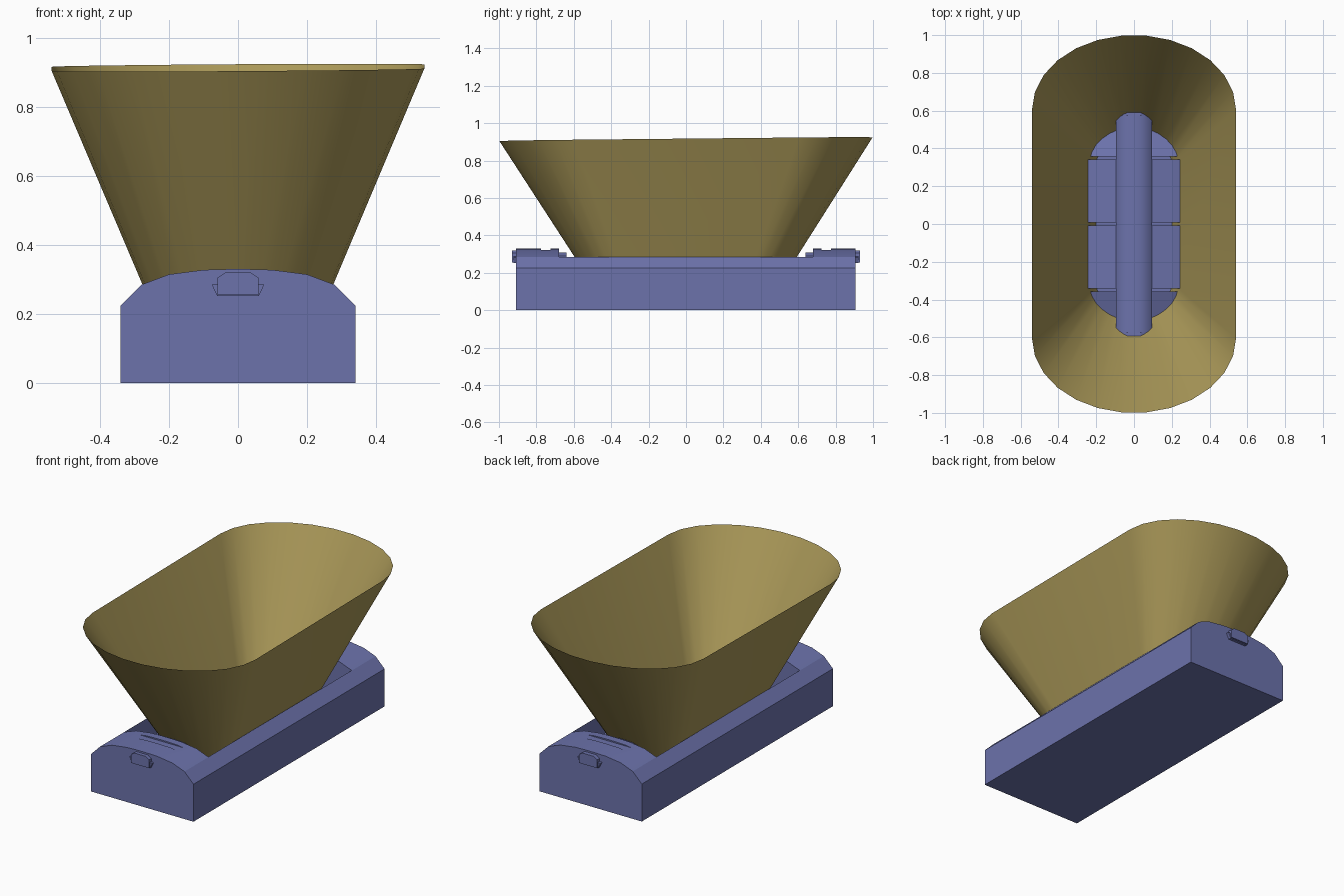
import bpy, bmesh
from math import pi, sin, cos, radians

if "Cube" in bpy.data.objects:
    bpy.data.objects.remove(bpy.data.objects["Cube"])


def material(name, color):
    m = bpy.data.materials.new(name)
    m.use_nodes = True
    m.diffuse_color = (*color, 1)
    m.node_tree.nodes["Principled BSDF"].inputs["Base Color"].default_value = (*color, 1)
    return m


BLUE = material("slate blue", (0.15, 0.17, 0.41))
OLIVE = material("olive tan", (0.40, 0.314, 0.098))


def loft(name, rings, mat, caps=True):
    """Skin equal-length closed rings of points."""
    bm = bmesh.new()
    loops = [[bm.verts.new(p) for p in ring] for ring in rings]
    for a, b in zip(loops, loops[1:]):
        for i in range(len(a)):
            j = (i + 1) % len(a)
            bm.faces.new((a[i], a[j], b[j], b[i]))
    if caps:
        bm.faces.new(loops[0])
        bm.faces.new(loops[-1])
    bmesh.ops.recalc_face_normals(bm, faces=bm.faces)
    mesh = bpy.data.meshes.new(name)
    bm.to_mesh(mesh)
    bm.free()
    mesh.materials.append(mat)
    ob = bpy.data.objects.new(name, mesh)
    bpy.context.collection.objects.link(ob)
    return ob


def prism(name, half, y0, y1, drop=0):
    """Extrude a mirrored x-z outline along y; drop lowers the far end."""
    outline = half + [(-x, z) for x, z in reversed(half) if x > 0]
    rings = [[(x, y, z - d) for x, z in outline] for y, d in ((y0, 0), (y1, drop))]
    return loft(name, rings, BLUE)


def smooth(ob, angle):
    bpy.ops.object.select_all(action='DESELECT')
    ob.select_set(True)
    bpy.context.view_layer.objects.active = ob
    bpy.ops.object.shade_smooth_by_angle(angle=radians(angle))


def cut(ob, cutter):
    mod = ob.modifiers.new("cut", 'BOOLEAN')
    mod.operation = 'DIFFERENCE'
    mod.solver = 'EXACT'
    mod.object = cutter
    bpy.context.view_layer.objects.active = ob
    bpy.ops.object.modifier_apply(modifier=mod.name)
    bpy.data.objects.remove(cutter)


# Base housing with an arched top
arch = [(0.34, 0), (0.34, 0.225), (0.28, 0.285), (0.2, 0.315), (0.1, 0.328), (0.03, 0.33)]
base = prism("base_housing", arch, -0.908, 0.905)

# Open pocket and a shallow slot in each arched end
cut(base, prism("pocket_cutter", [(0.279, 0.1), (0.279, 0.5)], -0.68, 0.68))
for side in (-1, 1):
    cut(base, prism("slot_cutter", [(0.3, 0.322), (0.3, 0.5)], side * 0.75 - 0.025, side * 0.75 + 0.025))
smooth(base, 15)

# Cambered floor blocks separated by grooves
block = [(0.275, 0.09), (0.275, 0.2), (0.2, 0.219), (0.1, 0.235), (0.03, 0.238)]
for side in (-1, 1):
    prism("floor_block", block, side * 0.008, side * 0.342)
    low = [(x, z - 0.03 if z > 0.1 else z) for x, z in block]
    prism("sloped_end_block", low, side * 0.358, side * 0.5, 0.05)

# Central shaft, with a stepped neck and pin at each end
shaft = [(0.095, 0.14), (0.095, 0.235), (0.07, 0.262), (0.03, 0.275)]
smooth(prism("shaft", shaft, -0.58, 0.58), 40)
neck = [(0.06, 0.2), (0.06, 0.27), (0.035, 0.282)]
collar = [(0.12, 0.2), (0.12, 0.29), (0.08, 0.308)]
pin = [(0.06, 0.255), (0.06, 0.305), (0.038, 0.32)]
flange = [(0.06, 0.252), (0.076, 0.285), (0.06, 0.286)]
for side in (-1, 1):
    prism("shaft_neck", neck, side * 0.575, side * 0.65)
    prism("shaft_collar", collar, side * 0.64, side * 0.685)
    prism("end_pin", pin, side * 0.9, side * 0.93)
    prism("pin_flange", flange, side * 0.9, side * 0.922)


# Flared oblong hopper with straight sides and rounded ends
def oblong(half_x, straight, radius_y, z, tilt=0):
    ring = []
    for side in (1, -1):
        for i in range(14):
            a = pi * i / 13
            x = side * half_x * cos(a)
            y = side * (straight + radius_y * sin(a))
            ring.append((x, y, z + tilt * (y + x * 0.65)))
    return ring


hopper = loft("hopper", [oblong(0.2, 0.31, 0.17, 0.105),
                         oblong(0.54, 0.605, 0.395, 0.914, 0.01)], OLIVE, caps=False)
smooth(hopper, 40)
